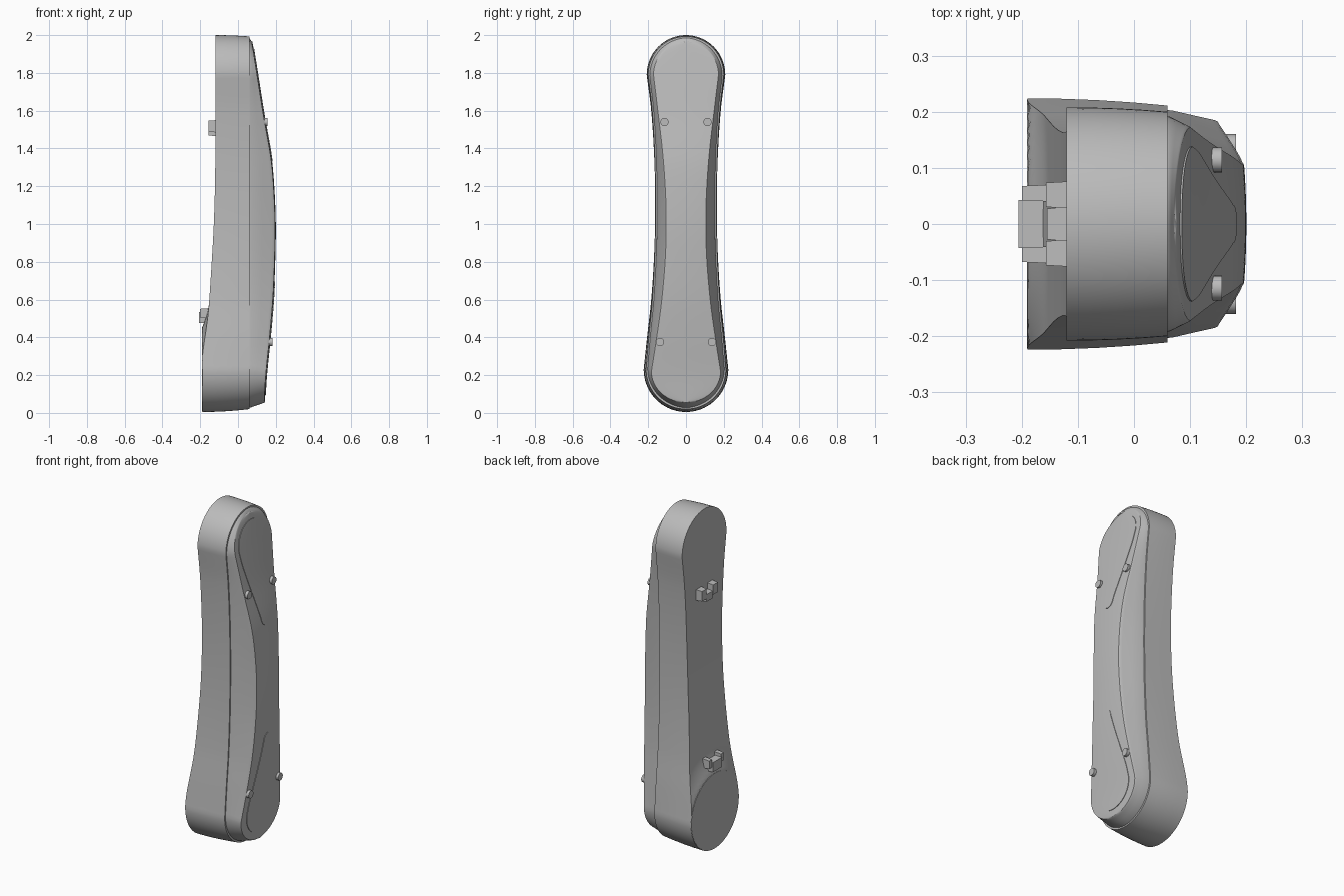
import bpy, bmesh, math
from mathutils import Vector

if "Cube" in bpy.data.objects:
    bpy.data.objects.remove(bpy.data.objects["Cube"])

GREY = bpy.data.materials.new("plain grey")
GREY.diffuse_color = (0.5, 0.5, 0.5, 1)
GREY.use_nodes = True
GREY.node_tree.nodes["Principled BSDF"].inputs["Base Color"].default_value = GREY.diffuse_color


def curve(pts):
    """Smooth function through (z, value) points sorted by z."""
    def slope(i):
        a, b = pts[max(i - 1, 0)], pts[min(i + 1, len(pts) - 1)]
        return (b[1] - a[1]) / (b[0] - a[0])

    def f(z):
        z = min(max(z, pts[0][0]), pts[-1][0])
        i = 0
        while i < len(pts) - 2 and z > pts[i + 1][0]:
            i += 1
        (z0, v0), (z1, v1) = pts[i], pts[i + 1]
        h = z1 - z0
        t = (z - z0) / h
        return ((2*t**3 - 3*t**2 + 1) * v0 + (t**3 - 2*t**2 + t) * h * slope(i)
                + (3*t**2 - 2*t**3) * v1 + (t**3 - t**2) * h * slope(i + 1))
    return f


def outline(z_bot, z_top, mid, arc=18, rows=84):
    """(half width, z) rows: elliptical ends joined by a smooth waist."""
    (zb, wb), (zt, wt) = mid[0], mid[-1]
    f = curve(mid)
    out = []
    for i in range(arc):
        a = math.pi / 2 * i / arc
        out.append((wb * math.sin(a), zb - (zb - z_bot) * math.cos(a)))
    for i in range(rows + 1):
        z = zb + (zt - zb) * i / rows
        out.append((f(z), z))
    for i in range(1, arc + 1):
        a = math.pi / 2 * i / arc
        out.append((wt * math.cos(a), zt + (z_top - zt) * math.sin(a)))
    return out


def mix(a, b, t):
    return [(p[0] + (q[0] - p[0]) * t, p[1] + (q[1] - p[1]) * t) for p, q in zip(a, b)]


def finish(name, bm, angle=30):
    bmesh.ops.remove_doubles(bm, verts=bm.verts, dist=1e-5)
    bmesh.ops.recalc_face_normals(bm, faces=bm.faces)
    me = bpy.data.meshes.new(name)
    bm.to_mesh(me)
    bm.free()
    me.materials.append(GREY)
    ob = bpy.data.objects.new(name, me)
    bpy.context.collection.objects.link(ob)
    bpy.ops.object.select_all(action='DESELECT')
    ob.select_set(True)
    bpy.context.view_layer.objects.active = ob
    bpy.ops.object.shade_smooth_by_angle(angle=math.radians(angle))
    return ob


def loft(name, sections):
    """Closed skin over equal-length loops; collapsed end loops close it."""
    bm = bmesh.new()
    loops = [[bm.verts.new(p) for p in s] for s in sections]
    n = len(loops[0])
    for a, b in zip(loops, loops[1:]):
        for k in range(n):
            m = (k + 1) % n
            bm.faces.new((a[k], a[m], b[m], b[k]))
    bmesh.ops.dissolve_degenerate(bm, dist=1e-6, edges=bm.edges)
    return finish(name, bm)


# Outlines of the back edge, the seam, the cover foot and the front face
back = outline(0.005, 2.0, [(0.23, .224), (0.4, .206), (0.6, .184), (0.85, .168),
                            (1.1, .163), (1.35, .168), (1.6, .184), (1.79, .208)])
seam = outline(0.02, 1.993, [(0.23, .211), (0.4, .197), (0.6, .178), (0.85, .165),
                             (1.1, .161), (1.35, .165), (1.6, .179), (1.79, .200)])
foot = [(max(w - 0.008, 0) if w > 0.05 else w * 0.84, 1 + (z - 1) * 0.992) for w, z in seam]
face = outline(0.055, 1.965, [(0.22, .183), (0.4, .155), (0.6, .128), (0.85, .108),
                              (1.1, .106), (1.35, .121), (1.6, .149), (1.79, .172)])

SEAM_X = 0.06
front_x = curve([(0.05, .138), (0.2, .147), (0.4, .167), (0.6, .184), (0.8, .193), (1.0, .196),
                 (1.2, .188), (1.35, .174), (1.58, .134), (1.75, .107), (1.92, .08), (1.97, .071)])
face_w = curve([(z, w) for w, z in face])
spine_x = curve([(0.0, -.165), (0.45, -.163), (0.6, -.152), (0.8, -.139),
                 (1.0, -.128), (1.25, -.121), (1.5, -.12), (2.0, -.12)])


def back_x(y, z):
    """Back surface: gently curved spine flaring out to the round lower end."""
    d = math.hypot(y, z - 0.23)
    t = min(max((d - 0.222) / 0.13, 0), 1)
    s = spine_x(z)
    return s + (-0.19 - s) * (1 - t) ** 2


def crown_x(y, z):
    """Slightly crowned front surface."""
    w = max(face_w(z), 1e-4)
    return front_x(z) + 0.004 * (1 - min((y / w) ** 2, 1))


COLS = [-1 + 2 * k / 20 for k in range(21)]

# Rear shell: back skin, bulging side wall, flat seam face
sections = []
side = [mix(back, seam, t * t) for t in (0, .25, .5, .75, 1)]
for j, (w, z) in enumerate(back):
    sec = [(back_x(w * c, z), w * c, z) for c in COLS]
    right = []
    for k, ring in enumerate(side[1:], 1):
        rw, rz = ring[j]
        x0 = back_x(w, z)
        right.append((x0 + (SEAM_X - x0) * k / 4, rw, rz))
    sec += right + [(x, -y, zz) for x, y, zz in reversed(right)]
    sections.append(sec)
loft("rear_shell", sections)

# Front cover: sloping sides, rounded rim and crowned face
sections = []
for j in range(len(face)):
    right = []
    for t, h in ((0, -0.004), (0.04, 0.10), (0.45, 0.5), (0.82, 0.87), (0.92, 0.96)):
        w, z = mix(foot, face, t)[j]
        right.append((SEAM_X + (front_x(face[j][1]) - SEAM_X) * h, w, z))
    w, z = face[j]
    sec = right + [(crown_x(w * c, z), w * c, z) for c in reversed(COLS)]
    sec += [(x, -y, zz) for x, y, zz in reversed(right)]
    sections.append(sec)
loft("front_cover", sections)

# Teardrop inlay plates on the front face
for name, pad in (("upper_inlay", outline(1.33, 1.93, [(1.375, .034), (1.5, .067), (1.65, .109),
                                                       (1.72, .127), (1.79, .138)], 12, 30)),
                  ("lower_inlay", outline(0.095, 0.695, [(0.235, .138), (0.305, .127), (0.375, .109),
                                                         (0.525, .067), (0.65, .034)], 12, 30))):
    sections = []
    for w, z in pad:
        top = [(crown_x(w * c, z) + 0.003, w * c, z) for c in COLS]
        sections.append(top + [(x - 0.006, y, zz) for x, y, zz in reversed(top)])
    loft(name, sections)


def cylinder(name, y, z, x0, x1, r, seg=20):
    bm = bmesh.new()
    bmesh.ops.create_cone(bm, cap_ends=True, segments=seg, radius1=r, radius2=r, depth=x1 - x0)
    for v in bm.verts:
        v.co = Vector(((x0 + x1) / 2 + v.co.z, y + v.co.x, z + v.co.y))
    return finish(name, bm)


def block(name, lo, hi, taper=1.0):
    """Box between two corners, its rear (-x) side scaled by taper."""
    bm = bmesh.new()
    bmesh.ops.create_cube(bm, size=1)
    for v in bm.verts:
        s = taper if v.co.x < 0 else 1
        c = Vector((v.co.x, v.co.y * s, v.co.z * s))
        v.co = Vector([(l + h) / 2 + (h - l) * q for l, h, q in zip(lo, hi, c)])
    return finish(name, bm)


# Flat round pad that closes the lower end
cylinder("round_end", 0, 0.23, -0.191, -0.15, 0.222, 72)

# Front pegs
for s, tag in ((1, "left"), (-1, "right")):
    cylinder("upper_peg_" + tag, s * 0.114, 1.54, 0.11, 0.157, 0.022)
    cylinder("lower_peg_" + tag, s * 0.138, 0.375, 0.12, 0.182, 0.022)
    # Rear clip ends
    block("upper_clip_end_" + tag, (-0.157, s * 0.052 - 0.024, 1.485),
          (-0.115, s * 0.052 + 0.024, 1.55), 0.9)
    block("lower_clip_end_" + tag, (-0.2, s * 0.055 - 0.015, 0.5),
          (-0.15, s * 0.055 + 0.015, 0.555), 0.85)

# Rear clip bars
block("upper_clip_bar", (-0.155, -0.032, 1.465), (-0.115, 0.032, 1.515), 0.85)
block("lower_clip_bar", (-0.206, -0.045, 0.475), (-0.15, 0.045, 0.535), 0.95)
